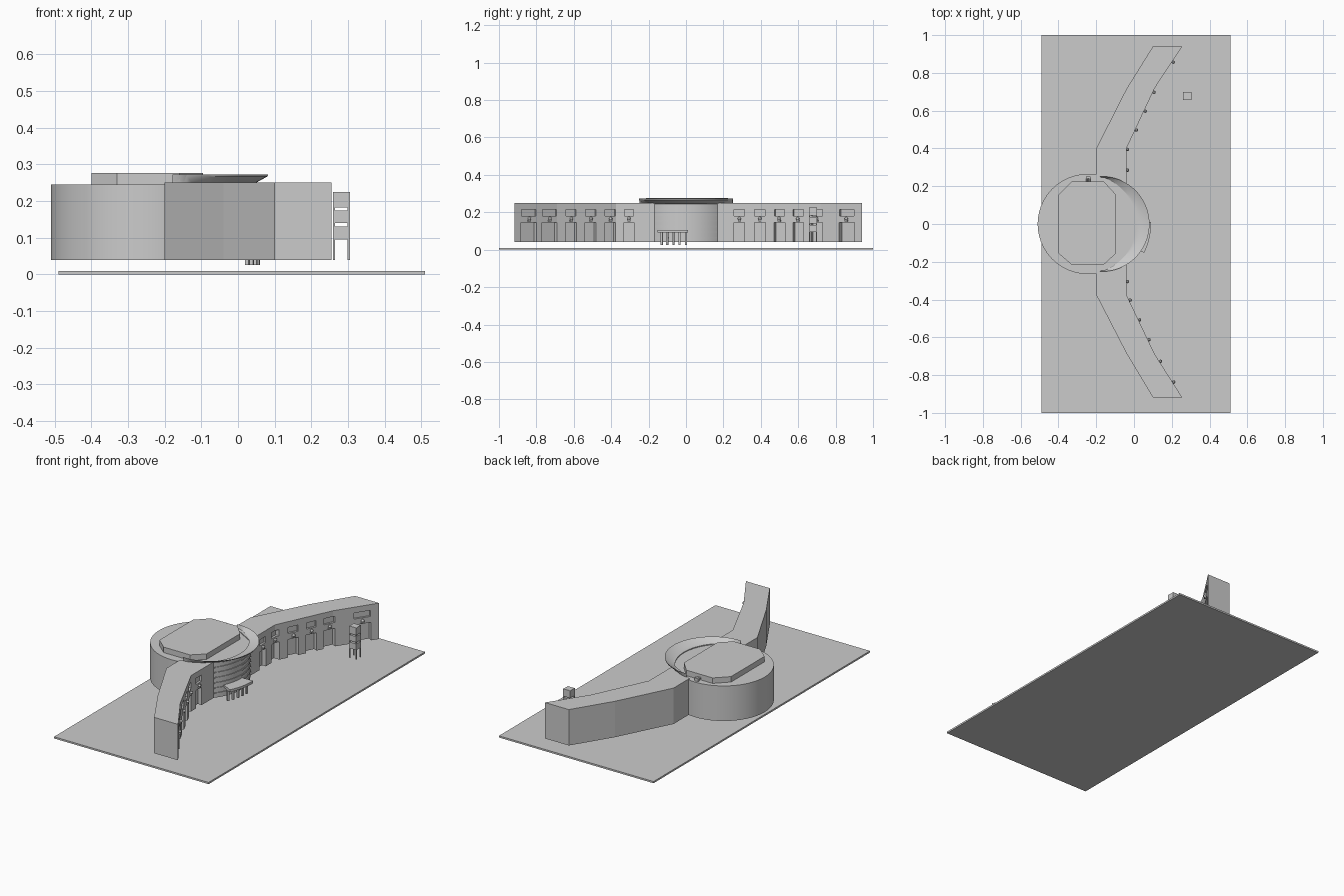
import bpy, bmesh, math
from mathutils import Matrix, Vector

if "Cube" in bpy.data.objects:
    bpy.data.objects.remove(bpy.data.objects["Cube"])

DRUM = (-0.245, 0.0)
DR = 0.265


def finish(bm, name, smooth=False):
    bmesh.ops.recalc_face_normals(bm, faces=bm.faces)
    me = bpy.data.meshes.new(name)
    bm.to_mesh(me)
    bm.free()
    ob = bpy.data.objects.new(name, me)
    bpy.context.collection.objects.link(ob)
    if smooth:
        bpy.context.view_layer.objects.active = ob
        ob.select_set(True)
        bpy.ops.object.shade_smooth_by_angle(angle=math.radians(30))
        ob.select_set(False)
    return ob


def prism(name, pts, z0, z1, smooth=False):
    bm = bmesh.new()
    f = bm.faces.new([bm.verts.new((x, y, z0)) for x, y in pts])
    r = bmesh.ops.extrude_face_region(bm, geom=[f])
    vs = [v for v in r["geom"] if isinstance(v, bmesh.types.BMVert)]
    bmesh.ops.translate(bm, verts=vs, vec=(0, 0, z1 - z0))
    return finish(bm, name, smooth)


def add_box(bm, c, size, rot=0.0):
    m = Matrix.Translation(c) @ Matrix.Rotation(rot, 4, 'Z') @ Matrix.Diagonal((*size, 1))
    bmesh.ops.create_cube(bm, size=1, matrix=m)


def span(bm, x0, x1, y0, y1, z0, z1):
    add_box(bm, ((x0 + x1) / 2, (y0 + y1) / 2, (z0 + z1) / 2), (x1 - x0, y1 - y0, z1 - z0))


def arc(c, r, a0, a1, n):
    return [(c[0] + r * math.cos(math.radians(a0 + (a1 - a0) * i / n)),
             c[1] + r * math.sin(math.radians(a0 + (a1 - a0) * i / n))) for i in range(n + 1)]


# base slab
bm = bmesh.new()
span(bm, -0.49, 0.51, -1, 1, 0, 0.01)
finish(bm, "base_slab")

# central drum and its eight-sided roof cap
prism("drum", arc(DRUM, DR, 0, 360, 72)[:-1], 0.04, 0.245, True)
prism("roof_cap", [(-0.33, 0.225), (-0.16, 0.225), (-0.095, 0.155), (-0.095, -0.155),
                   (-0.16, -0.215), (-0.33, -0.215), (-0.4, -0.155), (-0.4, 0.155)], 0.245, 0.277)

# thin bands on the exposed front of the drum
for i in range(6):
    z = 0.06 + i * 0.03
    pts = arc(DRUM, DR + 0.004, -38, 38, 20) + arc(DRUM, DR - 0.01, 38, -38, 20)
    prism("facade_band", pts, z, z + 0.009, True)

# flared crescent visor around the drum front
C2 = Vector((-0.17, 0.0))
bm = bmesh.new()
rows = []
N = 40
for i in range(N + 1):
    a = math.radians(-92 + 184 * i / N)
    d = Vector((math.cos(a), math.sin(a)))
    off = C2 - Vector(DRUM)
    b = off.dot(d)
    r_drum = -b + math.sqrt(b * b - off.length_squared + DR * DR)
    r0 = min(r_drum - 0.006, 0.246)
    r1 = min(max(0.21, r0 + 0.002), 0.248)
    r2 = 0.252
    rows.append([bm.verts.new((C2.x + d.x * r, d.y * r, z)) for r, z in
                 ((r0, 0.25), (r1, 0.251), (r2, 0.273), (r2 - 0.002, 0.267), (r1, 0.245), (r0, 0.244))])
for p, q in zip(rows, rows[1:]):
    for k in range(6):
        j = (k + 1) % 6
        bm.faces.new((p[k], p[j], q[j], q[k]))
bm.faces.new(rows[0])
bm.faces.new(rows[-1])
finish(bm, "roof_visor", True)


# one wing with window and door recesses and wall lamps
def wing(name, s, bends, bays):
    yb, ym, ye = bends
    front = [(-0.04, 0.165), (-0.04, yb), (0.11, ym), (0.255, ye)]
    back = [(0.1, ye), (-0.04, ym - 0.005), (-0.2, yb), (-0.2, 0.255)]
    body = prism(name, [(x, s * y) for x, y in front + back], 0.04, 0.25)
    cut, lamps = bmesh.new(), bmesh.new()
    for y, w in bays:
        for (xa, ya), (xb, yc) in zip(front, front[1:]):
            if ya <= y <= yc:
                x = xa + (xb - xa) * (y - ya) / (yc - ya)
                ang = -math.atan2(xb - xa, yc - ya) * s
                stretch = 1 / math.cos(ang)
                break
        p = Vector((x, s * y, 0))
        out = Vector((math.cos(ang), math.sin(ang), 0))
        add_box(cut, p + Vector((0, 0, 0.198)), (0.024, w * stretch, 0.036), ang)
        add_box(cut, p + Vector((0, 0, 0.085)), (0.05, w * stretch * 1.05, 0.12), ang)
        # lamp: bracket plus globe
        add_box(lamps, p + out * 0.003 + Vector((0, 0, 0.155)), (0.012, 0.016, 0.008), ang)
        bmesh.ops.create_uvsphere(lamps, u_segments=10, v_segments=6, radius=0.009,
                                  matrix=Matrix.Translation(p + out * 0.006 + Vector((0, 0, 0.166))))
    finish(lamps, name + "_lamps", True)
    cutter = finish(cut, name + "_cutter")
    cutter.hide_render = True
    cutter.hide_viewport = True
    cutter.display_type = 'WIRE'
    m = body.modifiers.new("recesses", 'BOOLEAN')
    m.operation, m.solver, m.object = 'DIFFERENCE', 'EXACT', cutter


wing("north_wing", 1, (0.4, 0.72, 0.94),
     [(0.285, 0.055), (0.395, 0.055), (0.5, 0.055), (0.6, 0.055), (0.7, 0.06), (0.86, 0.078)])
wing("south_wing", -1, (0.375, 0.69, 0.918),
     [(0.305, 0.05), (0.405, 0.055), (0.51, 0.055), (0.615, 0.055), (0.73, 0.075), (0.84, 0.078)])

# entrance canopy on slim posts
prism("entrance_canopy", arc(DRUM, 0.335, -27, 2, 12) + arc(DRUM, DR - 0.01, 2, -27, 12), 0.092, 0.106)
bm = bmesh.new()
for a in (-25.5, -19.5, -13, -6.5, 0):
    t = math.radians(a)
    add_box(bm, (DRUM[0] + 0.3 * math.cos(t), 0.3 * math.sin(t), 0.06), (0.01, 0.01, 0.068), t)
finish(bm, "canopy_posts")

# free-standing tower: four posts and three stacked blocks
bm = bmesh.new()
for x in (0.259, 0.299):
    for y in (0.657, 0.694):
        span(bm, x, x + 0.006, y, y + 0.006, 0.04, 0.225)
for z0, z1 in ((0.095, 0.131), (0.14, 0.174), (0.182, 0.225)):
    span(bm, 0.26, 0.304, 0.658, 0.699, z0, z1)
finish(bm, "tower")

# small roof vent beside the cap
bm = bmesh.new()
span(bm, -0.255, -0.23, 0.24, 0.252, 0.245, 0.262)
for x in (-0.249, -0.236):
    bmesh.ops.create_cone(bm, cap_ends=True, segments=10, radius1=0.006, radius2=0.006, depth=0.025,
                          matrix=Matrix.Translation((x, 0.235, 0.255)) @ Matrix.Rotation(math.pi / 2, 4, 'X'))
finish(bm, "roof_vent")
